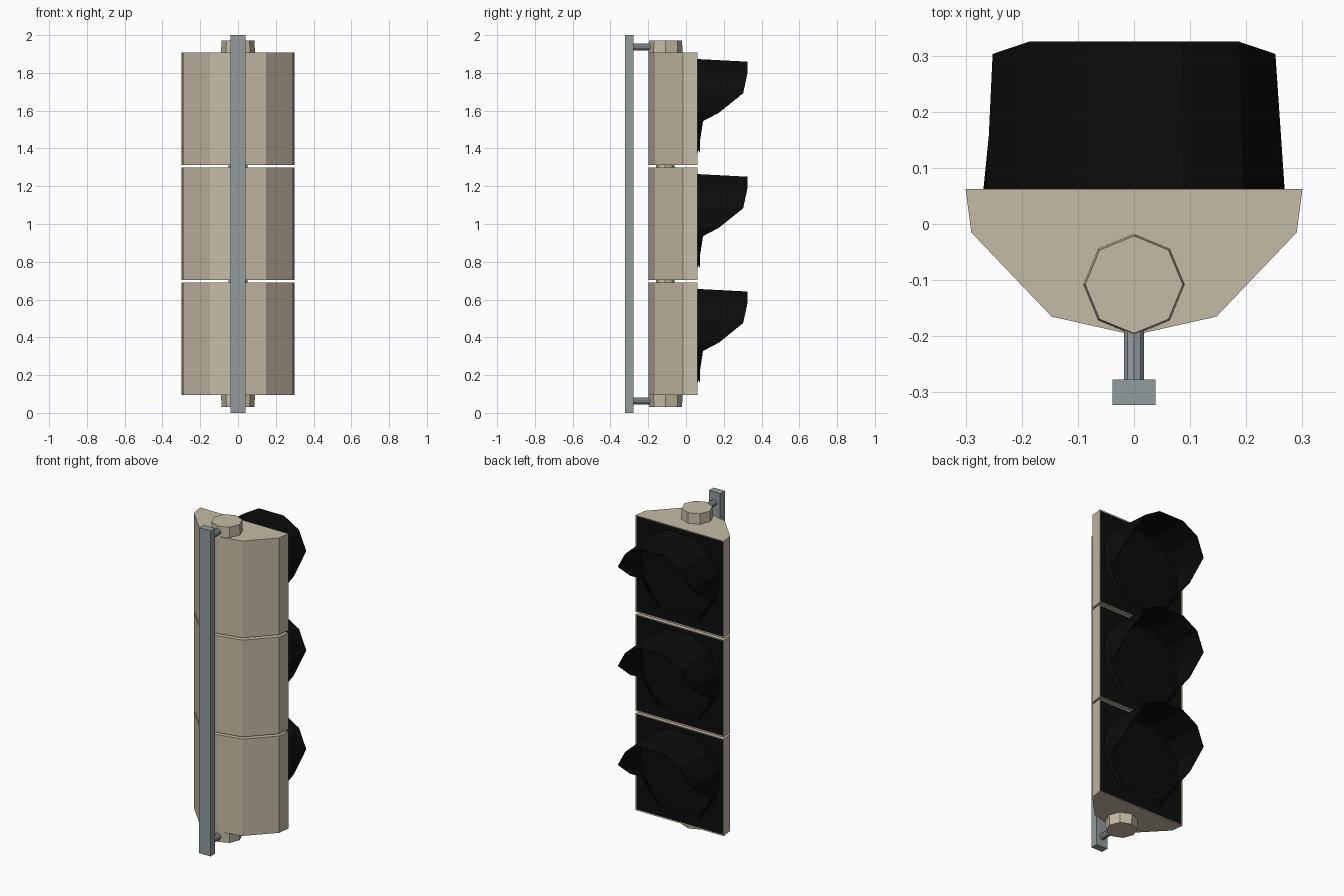
import bpy, bmesh, math
from mathutils import Matrix

if "Cube" in bpy.data.objects:
    bpy.data.objects.remove(bpy.data.objects["Cube"])


def material(name, rgb):
    m = bpy.data.materials.new(name)
    m.diffuse_color = (*rgb, 1)
    m.use_nodes = True
    m.node_tree.nodes["Principled BSDF"].inputs["Base Color"].default_value = m.diffuse_color
    return m


TAN = material("tan_paint", (0.56, 0.50, 0.375))
BLACK = material("matt_black", (0.0035, 0.0035, 0.0035))
GREY = material("grey_metal", (0.29, 0.335, 0.34))


def finish(name, bm, *mats):
    bmesh.ops.recalc_face_normals(bm, faces=bm.faces)
    me = bpy.data.meshes.new(name)
    bm.to_mesh(me)
    bm.free()
    for m in mats:
        me.materials.append(m)
    ob = bpy.data.objects.new(name, me)
    bpy.context.collection.objects.link(ob)
    return ob


def cylinder(name, loc, r1, r2, depth, sides, mat, along_y=False):
    bm = bmesh.new()
    rot = Matrix.Rotation(math.pi / 2, 4, 'X') if along_y else Matrix()
    bmesh.ops.create_cone(bm, cap_ends=True, segments=sides, radius1=r1, radius2=r2,
                          depth=depth, matrix=Matrix.Translation(loc) @ rot)
    return finish(name, bm, mat)


# Housing outline seen from above (right half), mirrored below
HALF = [(0.30, 0.062), (0.29, -0.015), (0.147, -0.165)]
OUTLINE = HALF + [(0, -0.198)] + [(-x, y) for x, y in reversed(HALF)]

# Visor rim from top to bottom (right half): x, height from lens centre, reach
RIM = [(0.085, 0.25, 0.325), (0.187, 0.19, 0.325), (0.252, 0.085, 0.303),
       (0.257, -0.02, 0.175), (0.243, -0.065, 0.09), (0.13, -0.222, 0.066)]
RIM = [(-x, z, y) for x, z, y in reversed(RIM)] + RIM


def housing(z0, z1):
    bm = bmesh.new()
    f = bm.faces.new([bm.verts.new((x, y, z0)) for x, y in OUTLINE])
    ext = bmesh.ops.extrude_face_region(bm, geom=[f])
    bmesh.ops.translate(bm, vec=(0, 0, z1 - z0),
                        verts=[v for v in ext['geom'] if isinstance(v, bmesh.types.BMVert)])
    bmesh.ops.recalc_face_normals(bm, faces=bm.faces)
    # black inset door
    door = [f for f in bm.faces if f.normal.y > 0.9]
    bmesh.ops.inset_region(bm, faces=door, thickness=0.008, depth=-0.002)
    for f in door:
        f.material_index = 1
    finish("housing", bm, TAN, BLACK)


def visor(zc):
    bm = bmesh.new()
    front = [bm.verts.new((x, y, zc + z)) for x, z, y in RIM]
    base = [bm.verts.new((x * 1.045, 0.06, zc + z * 1.055)) for x, z, y in RIM]
    for i in range(len(RIM) - 1):
        bm.faces.new((front[i], front[i + 1], base[i + 1], base[i]))
    ob = finish("visor", bm, BLACK)
    mod = ob.modifiers.new("thickness", 'SOLIDIFY')
    mod.thickness = 0.005
    mod.offset = -1


for z0, z1 in ((0.095, 0.69), (0.703, 1.298), (1.312, 1.907)):
    zc = (z0 + z1) / 2
    housing(z0, z1)
    visor(zc)
    # shallow lens inside the visor
    cylinder("lens", (0, 0.067, zc), 0.235, 0.2, 0.014, 16, BLACK, True).scale.y = 1

# Joints between the housings
for z in (0.6965, 1.305):
    cylinder("joint", (0, -0.11, z), 0.05, 0.05, 0.03, 8, TAN)

# End caps, brackets and rear post
cylinder("top_cap", (0, -0.108, 1.938), 0.09, 0.087, 0.066, 8, TAN)
cylinder("bottom_cap", (0, -0.108, 0.064), 0.087, 0.09, 0.066, 8, TAN)
for z in (0.063, 1.937):
    cylinder("bracket", (0, -0.225, z), 0.019, 0.019, 0.11, 10, GREY, True)

bm = bmesh.new()
bmesh.ops.create_cube(bm, size=1, matrix=Matrix.Translation((0, -0.3, 1))
                      @ Matrix.Diagonal((0.077, 0.045, 2, 1)))
finish("post", bm, GREY)
